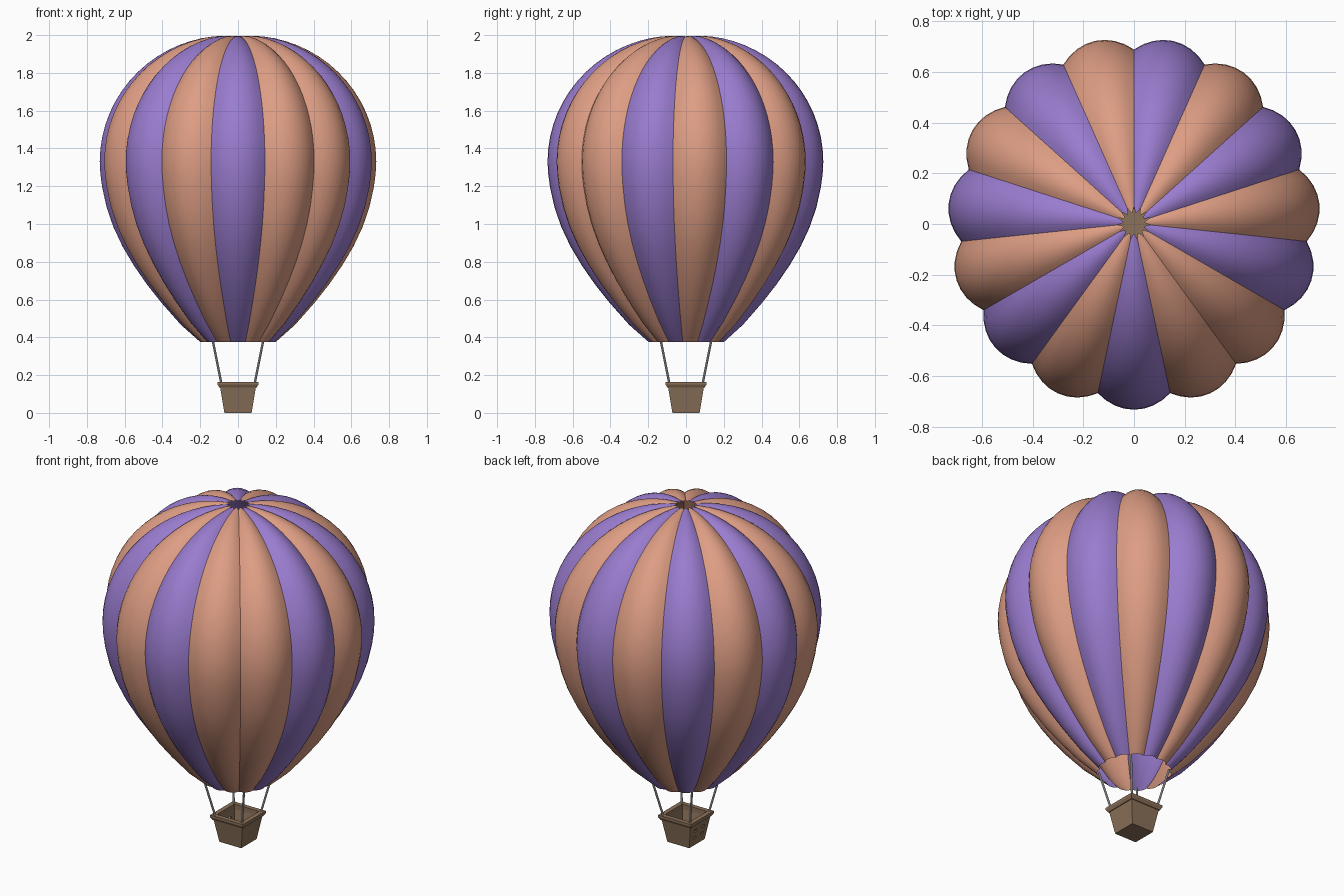
import bpy, bmesh, math
from mathutils import Vector

if "Cube" in bpy.data.objects:
    bpy.data.objects.remove(bpy.data.objects["Cube"])

GORES, SEG, CY = 15, 8, 0.003


def material(name, rgb):
    m = bpy.data.materials.new(name)
    m.diffuse_color = (*rgb, 1)
    m.use_nodes = True
    m.node_tree.nodes["Principled BSDF"].inputs["Base Color"].default_value = m.diffuse_color
    return m


purple = material("purple_fabric", (0.32, 0.20, 0.62))
orange = material("orange_fabric", (0.73, 0.34, 0.23))
wicker = material("wicker", (0.26, 0.165, 0.10))


def finish(bm, name, mats):
    bmesh.ops.recalc_face_normals(bm, faces=bm.faces)
    me = bpy.data.meshes.new(name)
    bm.to_mesh(me)
    bm.free()
    ob = bpy.data.objects.new(name, me)
    bpy.context.collection.objects.link(ob)
    for m in mats:
        me.materials.append(m)
    return ob


def smooth(ob, angle=30):
    bpy.ops.object.select_all(action='DESELECT')
    ob.select_set(True)
    bpy.context.view_layer.objects.active = ob
    bpy.ops.object.shade_smooth_by_angle(angle=math.radians(angle))


# Seam profile: tapering skirt below, elliptical crown above
low = [(0.187, 0.375), (0.288, 0.48), (0.385, 0.6), (0.458, 0.7), (0.522, 0.8),
       (0.577, 0.9), (0.621, 1.0), (0.653, 1.1), (0.674, 1.2), (0.683, 1.27)]
prof = [Vector(p) for p in low]
last = math.acos(0.065 / 0.686)
for i in range(17):
    a = last * i / 16
    prof.append(Vector((0.686 * math.cos(a), 1.33 + 0.666 * math.sin(a))))

# Envelope: each gore bulges outward between its seams
bm = bmesh.new()
rows = []
for i, p in enumerate(prof):
    t = (prof[min(i + 1, len(prof) - 1)] - prof[max(i - 1, 0)]).normalized()
    n = Vector((t.y, -t.x))
    if i == 0:
        n = Vector((1, 0))
    row = []
    for j in range(GORES * SEG):
        u = (j % SEG) / SEG * 2 - 1
        b = 1 - u * u
        q = p + n * 0.073 * p.x * b
        if i == len(prof) - 1:
            q = p + Vector((-0.023, 0.003)) * b      # scalloped crown vent
        ang = math.radians(-102) + 2 * math.pi * j / (GORES * SEG)
        row.append(bm.verts.new((q.x * math.cos(ang), q.x * math.sin(ang) + CY, q.y)))
    rows.append(row)
for r0, r1 in zip(rows, rows[1:]):
    for j in range(GORES * SEG):
        k = (j + 1) % (GORES * SEG)
        f = bm.faces.new((r0[j], r0[k], r1[k], r1[j]))
        g = j // SEG
        f.material_index = 0 if g == 0 or (g > 2 and g % 2) else 1
smooth(finish(bm, "envelope", [purple, orange]))


# Square loft for the basket parts
def square_loft(name, rings, closed=False):
    bm = bmesh.new()
    loops = [[bm.verts.new((sx * h, sy * h, z))
              for sx, sy in ((-1, -1), (1, -1), (1, 1), (-1, 1))] for h, z in rings]
    pairs = list(zip(loops, loops[1:]))
    if closed:
        pairs.append((loops[-1], loops[0]))
    else:
        bm.faces.new(loops[0])
        bm.faces.new(loops[-1])
    for a, b in pairs:
        for j in range(4):
            k = (j + 1) % 4
            bm.faces.new((a[j], a[k], b[k], b[j]))
    return finish(bm, name, [wicker])


basket = square_loft("basket", [(0.072, 0), (0.095, 0.137), (0.083, 0.137), (0.062, 0.012)])
square_loft("basket_rim", [(0.099, 0.134), (0.108, 0.150), (0.108, 0.163),
                           (0.081, 0.163), (0.081, 0.134)], closed=True)

# Foot holes in the left wall of the basket
bm = bmesh.new()
for y in (-0.035, 0.035):
    for z in (0.05, 0.095):
        r = bmesh.ops.create_cube(bm, size=1)
        bmesh.ops.scale(bm, vec=(0.05, 0.026, 0.016), verts=r["verts"])
        bmesh.ops.translate(bm, vec=(-0.083, y, z), verts=r["verts"])
cutter = finish(bm, "foot_hole_cutter", [wicker])
cutter.hide_render = True
cutter.hide_set(True)
mod = basket.modifiers.new("foot_holes", 'BOOLEAN')
mod.object = cutter
mod.operation = 'DIFFERENCE'
mod.solver = 'EXACT'

# Four ropes from the rim corners to the mouth
for sx, side in ((-1, "left"), (1, "right")):
    for sy, end in ((-1, "front"), (1, "back")):
        a = Vector((sx * 0.086, sy * 0.086, 0.145))
        b = Vector((sx * 0.134, sy * 0.134, 0.385))
        bpy.ops.mesh.primitive_cylinder_add(vertices=8, radius=0.006, depth=(b - a).length,
                                            location=(a + b) / 2)
        rope = bpy.context.object
        rope.name = f"rope_{end}_{side}"
        rope.rotation_euler = (b - a).to_track_quat('Z', 'Y').to_euler()
        smooth(rope)
